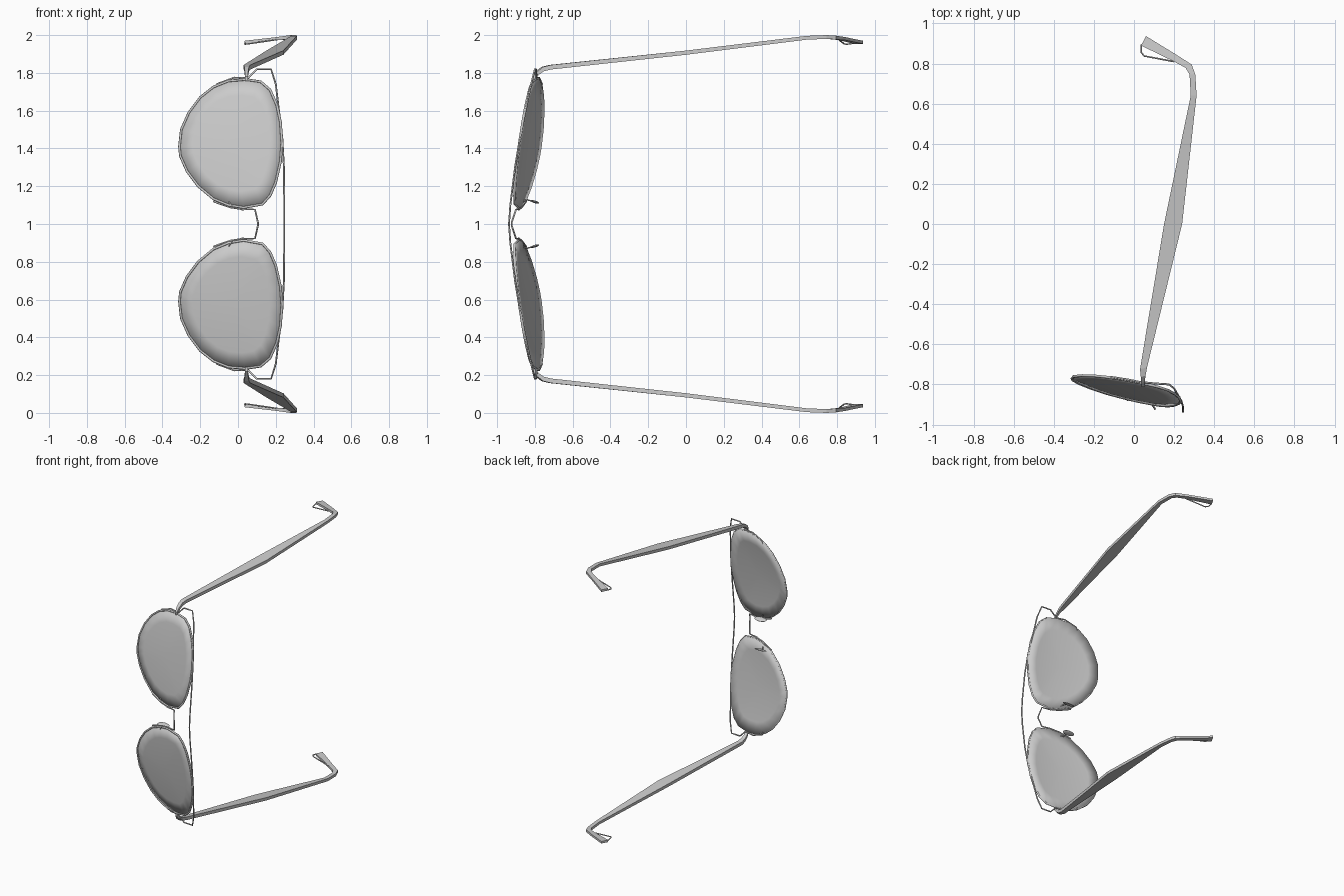
import bpy, bmesh
from mathutils import Vector

cube = bpy.data.objects.get("Cube")
if cube:
    bpy.data.objects.remove(cube, do_unlink=True)

grey = bpy.data.materials.new("plain grey")
grey.use_nodes = True
COLOUR = (0.6, 0.6, 0.6, 1)
grey.diffuse_color = COLOUR
grey.node_tree.nodes["Principled BSDF"].inputs["Base Color"].default_value = COLOUR


def side_point(p, side):
    """Place a point on the upper (1) or lower (-1) half of the pair."""
    x, y, z = p
    return Vector((x, y, 1 + side * (z - 1)))


def lens_point(x, z, lift=0.0):
    """Point on the tilted plane that carries one lens."""
    return Vector((x, -0.83 - 0.21 * x + 0.14 * (z - 1.43) - lift, z))


def finish(name, bm, smooth=False):
    bmesh.ops.recalc_face_normals(bm, faces=bm.faces)
    mesh = bpy.data.meshes.new(name)
    bm.to_mesh(mesh)
    bm.free()
    mesh.materials.append(grey)
    obj = bpy.data.objects.new(name, mesh)
    bpy.context.collection.objects.link(obj)
    if smooth:
        bpy.ops.object.select_all(action="DESELECT")
        obj.select_set(True)
        bpy.context.view_layer.objects.active = obj
        bpy.ops.object.shade_smooth_by_angle()
    return obj


def wire(name, points, radius=0.005, closed=False):
    curve = bpy.data.curves.new(name, "CURVE")
    curve.dimensions = "3D"
    curve.bevel_depth = radius
    curve.bevel_resolution = 1
    curve.use_fill_caps = True
    spline = curve.splines.new("POLY")
    spline.points.add(len(points) - 1)
    for target, p in zip(spline.points, points):
        target.co = (*p, 1)
    spline.use_cyclic_u = closed
    curve.materials.append(grey)
    obj = bpy.data.objects.new(name, curve)
    bpy.context.collection.objects.link(obj)
    bpy.ops.object.select_all(action="DESELECT")
    obj.select_set(True)
    bpy.context.view_layer.objects.active = obj
    bpy.ops.object.convert(target="MESH")


def lens(name, outline, side):
    """Gently domed sheet made of rings shrinking to the centre."""
    bm = bmesh.new()
    cx, cz = -0.03, 1.43
    rings = []
    for scale in (1, 0.75, 0.5, 0.25):
        ring = []
        for x, z in outline:
            p = lens_point(cx + (x - cx) * scale, cz + (z - cz) * scale,
                           0.016 * (1 - scale * scale))
            ring.append(bm.verts.new(side_point(p, side)))
        rings.append(ring)
    centre = bm.verts.new(side_point(lens_point(cx, cz, 0.016), side))
    count = len(outline)
    for i in range(count):
        j = (i + 1) % count
        for outer, inner in zip(rings, rings[1:]):
            bm.faces.new((outer[i], outer[j], inner[j], inner[i]))
        bm.faces.new((rings[-1][i], rings[-1][j], centre))
    obj = finish(name, bm, True)
    solid = obj.modifiers.new("thickness", "SOLIDIFY")
    solid.thickness = 0.008
    solid.offset = 0


def strip(name, stations, side):
    """Flat bar through stations of (edge, edge, height, thickness)."""
    bm = bmesh.new()
    loops = []
    for a, b, z, h in stations:
        corners = ((*a, z - h), (*b, z - h), (*b, z + h), (*a, z + h))
        loops.append([bm.verts.new(side_point(c, side)) for c in corners])
    for first, second in zip(loops, loops[1:]):
        for i in range(4):
            j = (i + 1) % 4
            bm.faces.new((first[i], first[j], second[j], second[i]))
    bm.faces.new(loops[0])
    bm.faces.new(loops[-1])
    finish(name, bm)


def nose_pad(name, side):
    bm = bmesh.new()
    bmesh.ops.create_uvsphere(bm, u_segments=12, v_segments=8, radius=1)
    for v in bm.verts:
        x, y, z = v.co
        p = (-0.07 + 0.05 * x, -0.8 + 0.022 * y, 1.117 + 0.007 * z - 0.006 * y)
        v.co = side_point(p, side)
    finish(name, bm, True)


OUTLINE = [
    (-0.31, 1.41), (-0.30, 1.5), (-0.26, 1.59), (-0.2, 1.67), (-0.13, 1.725),
    (-0.05, 1.757), (0.04, 1.765), (0.12, 1.753), (0.17, 1.71), (0.205, 1.63),
    (0.225, 1.54), (0.233, 1.43), (0.225, 1.33), (0.2, 1.22), (0.17, 1.15),
    (0.13, 1.105), (0.03, 1.087), (-0.05, 1.1), (-0.13, 1.133), (-0.21, 1.2),
    (-0.27, 1.28), (-0.305, 1.36)]

TEMPLE = [
    ((0.03, -0.725), (0.065, -0.715), 1.83, 0.012),
    ((0.15, 0), (0.24, 0), 1.907, 0.011),
    ((0.283, 0.64), (0.312, 0.64), 1.986, 0.01),
    ((0.277, 0.745), (0.306, 0.745), 1.99, 0.01),
    ((0.258, 0.778), (0.288, 0.795), 1.987, 0.01),
    ((0.2, 0.81), (0.21, 0.845), 1.981, 0.008),
    ((0.035, 0.89), (0.06, 0.937), 1.962, 0.008)]

HINGE = [
    ((0.038, -0.812), (0.052, -0.812), 1.77, 0.012),
    ((0.036, -0.795), (0.054, -0.785), 1.797, 0.012),
    ((0.034, -0.765), (0.058, -0.755), 1.82, 0.012),
    TEMPLE[0]]

BROW = [(0.05, -0.79, 1.77), (0.1, -0.795, 1.82), (0.175, -0.8, 1.82),
        (0.2, -0.82, 1.74), (0.235, -0.88, 1.45), (0.243, -0.905, 1.3),
        (0.245, -0.93, 1.1)]
BRIDGE = [(0.02, -0.885, 1.077), (0.09, -0.9, 1.077), (0.105, -0.922, 1.01)]
PAD_ARM = [(-0.03, -0.88, 1.09), (-0.05, -0.865, 1.12),
           (-0.06, -0.84, 1.128), (-0.07, -0.8, 1.117)]
TIP_LOOP = [(0.2, 0.81, 1.975), (0.05, 0.838, 1.953),
            (0.037, 0.855, 1.952), (0.037, 0.895, 1.958)]
CLIPS = {"outer_clip": [(-0.12, 1.72), (-0.11, 1.742), (-0.02, 1.775), (0.05, 1.772)],
         "inner_clip": [(-0.13, 1.12), (-0.11, 1.112), (-0.04, 1.088), (0.03, 1.077)]}

# Both halves of the pair
for label, side in (("upper", 1), ("lower", -1)):
    def mirrored(points):
        return [side_point(p, side) for p in points]

    lens(label + "_lens", OUTLINE, side)
    wire(label + "_rim", mirrored([lens_point(x, z, 0.003) for x, z in OUTLINE]),
         0.007, True)
    for clip, path in CLIPS.items():
        wire(label + "_" + clip, mirrored([lens_point(x, z) for x, z in path]))
    strip(label + "_temple", TEMPLE, side)
    strip(label + "_hinge", HINGE, side)
    wire(label + "_tip_loop", mirrored(TIP_LOOP), 0.004)
    wire(label + "_pad_arm", mirrored(PAD_ARM), 0.004)
    nose_pad(label + "_nose_pad", side)

# Wires that span both halves
for name, half in (("brow_bar", BROW), ("bridge", BRIDGE)):
    other = [side_point(p, -1) for p in reversed(half)]
    middle = [Vector((0.245, -0.937, 1))] if name == "brow_bar" else []
    wire(name, [Vector(p) for p in half] + middle + other)
